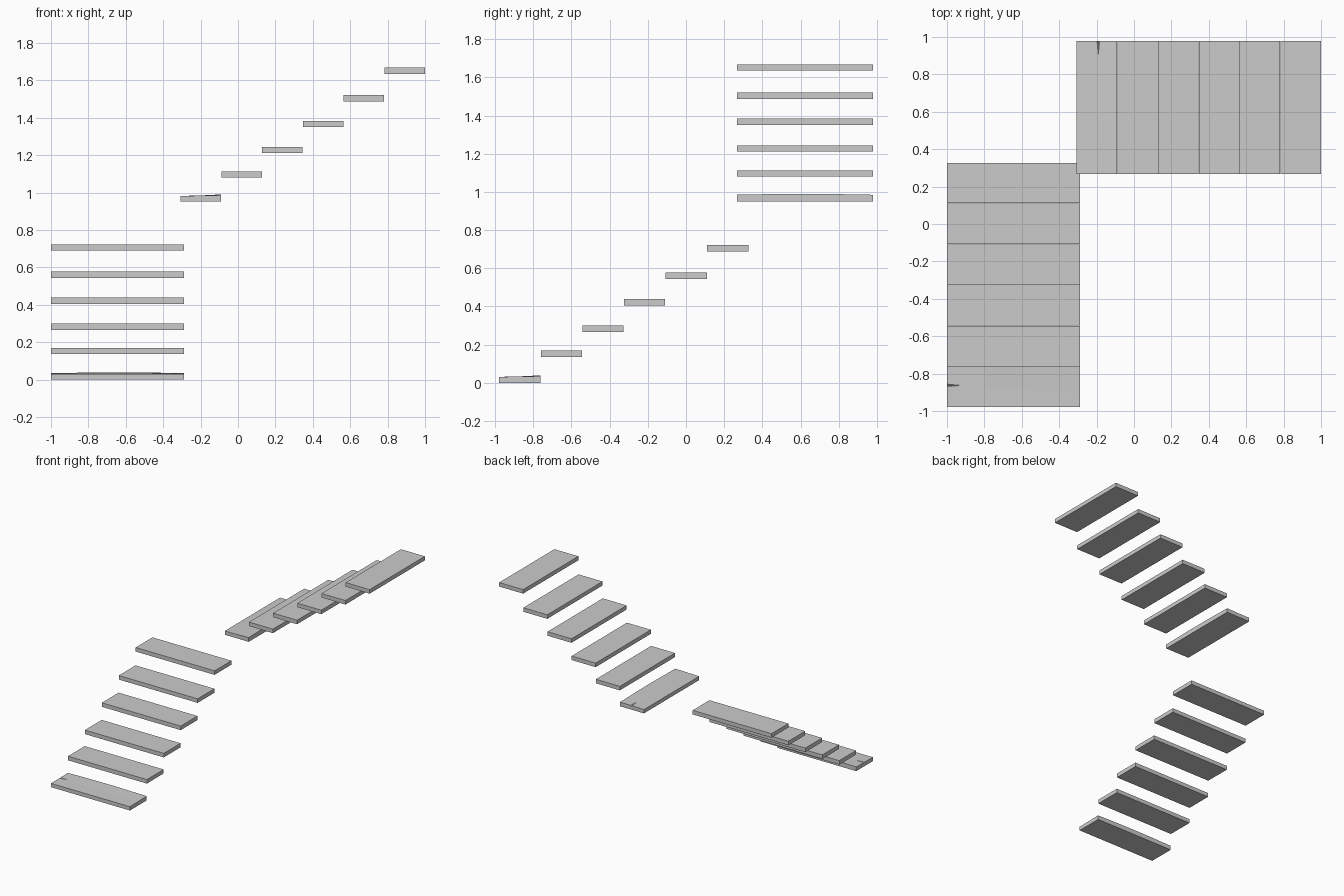
import bpy, bmesh
from math import pi
from mathutils import Matrix

if "Cube" in bpy.data.objects:
    bpy.data.objects.remove(bpy.data.objects["Cube"])

WIDTH, DEPTH, PITCH, THICK = 0.711, 0.216, 0.218, 0.033
LOW = [0.0, 0.136, 0.266, 0.405, 0.544, 0.689]
HIGH = [0.951, 1.08, 1.211, 1.351, 1.488, 1.635]


def add_object(name, bm, matrix):
    bmesh.ops.recalc_face_normals(bm, faces=bm.faces)
    mesh = bpy.data.meshes.new(name)
    bm.to_mesh(mesh)
    bm.free()
    obj = bpy.data.objects.new(name, mesh)
    obj.matrix_world = matrix
    bpy.context.collection.objects.link(obj)
    return obj


def tread(name, matrix, worn=False):
    # Lofted slab: stations across the width, each with front and back top heights
    w = WIDTH / 2
    stations = [(-w, 0, 0), (w, 0, 0)]
    if worn:
        stations = [(-w, -.002, .001), (-.15, -.002, .005),
                    (.07, -.002, .006), (w, -.002, .002)]
    bm = bmesh.new()
    rings = []
    for x, front, back in stations:
        pts = [(0, 0), (DEPTH, 0), (DEPTH, THICK + back), (0, THICK + front)]
        if worn:
            pts.insert(3, (DEPTH / 2, THICK + front / 2 + back / 4))
        rings.append([bm.verts.new((x, y, z)) for y, z in pts])
    n = len(rings[0])
    for a, b in zip(rings, rings[1:]):
        for i in range(n):
            j = (i + 1) % n
            bm.faces.new((a[i], a[j], b[j], b[i]))
    bm.faces.new(rings[0])
    bm.faces.new(rings[-1])
    obj = add_object(name, bm, matrix)
    if worn:
        # Small tapering crack on the left edge
        cut = bmesh.new()
        bmesh.ops.create_cone(cut, cap_ends=True, segments=4, radius1=0.009,
                              radius2=0.0005, depth=0.08)
        place = Matrix.Translation((-w + .03, .116, THICK)) @ Matrix.Rotation(pi / 2, 4, 'Y')
        cutter = add_object(name + "_crack_cutter", cut, matrix @ place)
        cutter.hide_render = True
        cutter.hide_set(True)
        mod = obj.modifiers.new("crack", 'BOOLEAN')
        mod.operation = 'DIFFERENCE'
        mod.object = cutter


# Lower flight climbs to the back, upper flight turns and climbs to the right
for i in range(6):
    tread(f"lower_tread_{i + 1}",
          Matrix.Translation((-1 + WIDTH / 2, -0.979 + i * PITCH, LOW[i])), i == 0)
    tread(f"upper_tread_{i + 1}",
          Matrix.Translation((-0.307 + i * PITCH, 0.979 - WIDTH / 2, HIGH[i]))
          @ Matrix.Rotation(-pi / 2, 4, 'Z'), i == 0)
